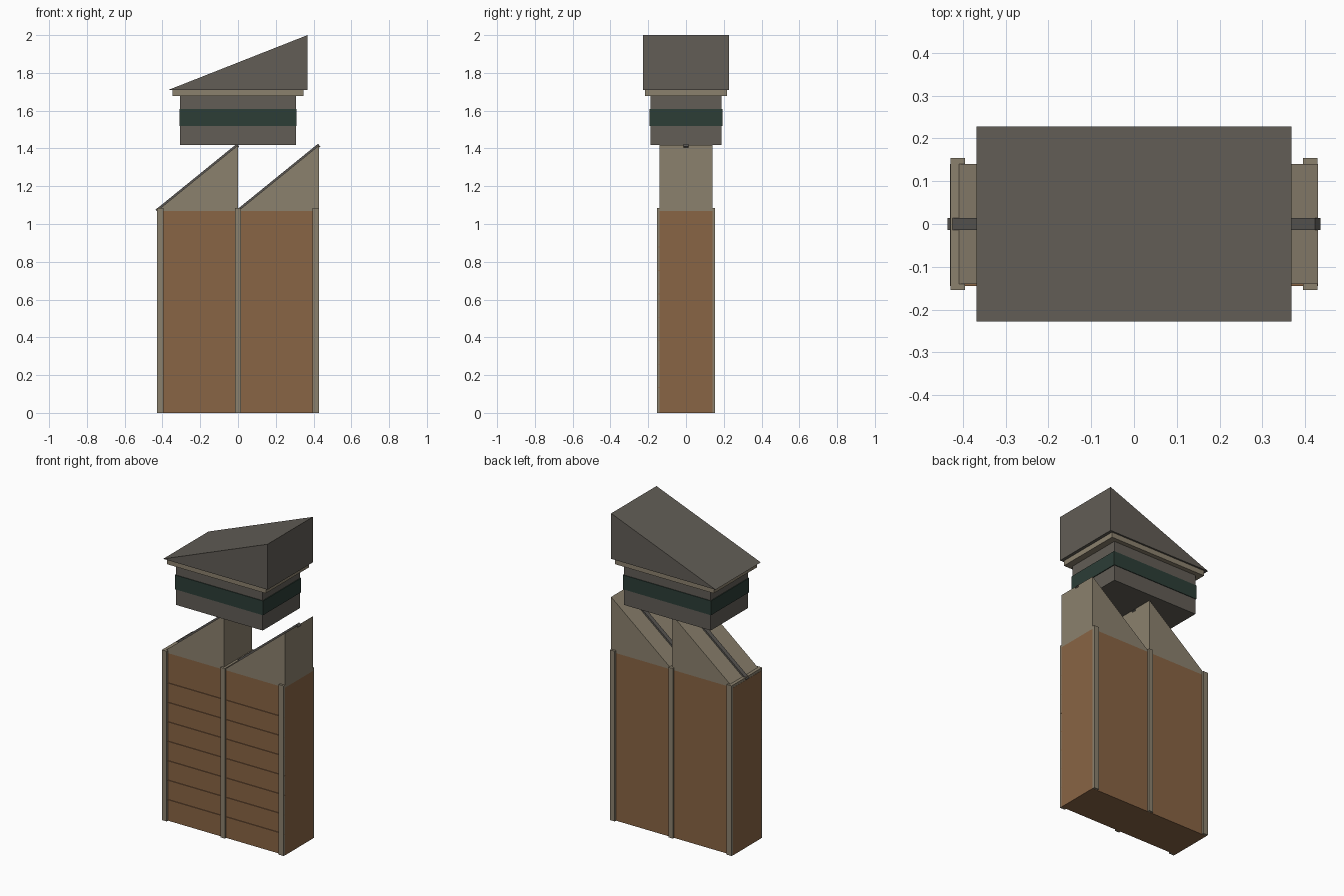
import bpy
import math

if "Cube" in bpy.data.objects:
    bpy.data.objects.remove(bpy.data.objects["Cube"], do_unlink=True)


def material(name, rgb):
    m = bpy.data.materials.new(name)
    m.use_nodes = True
    m.diffuse_color = (*rgb, 1)
    m.node_tree.nodes["Principled BSDF"].inputs["Base Color"].default_value = (*rgb, 1)
    return m


brown = material("brown cladding", (0.25, 0.128, 0.058))
tan = material("tan stone", (0.26, 0.22, 0.155))
slate = material("slate grey", (0.122, 0.11, 0.093))
green = material("dark green glass", (0.025, 0.047, 0.037))
metal = material("grey metal", (0.1, 0.094, 0.086))


def prism(name, outline, half_depth, mat):
    """Extrude an x-z outline from -half_depth to +half_depth in y."""
    n = len(outline)
    verts = [(x, y, z) for y in (-half_depth, half_depth) for x, z in outline]
    faces = [tuple(range(n)), tuple(reversed(range(n, 2 * n)))]
    for i in range(n):
        j = (i + 1) % n
        faces.append((j, i, i + n, j + n))
    mesh = bpy.data.meshes.new(name)
    mesh.from_pydata(verts, [], faces)
    mesh.materials.append(mat)
    obj = bpy.data.objects.new(name, mesh)
    bpy.context.collection.objects.link(obj)
    return obj


def block(name, x0, x1, z0, z1, half_depth, mat):
    return prism(name, [(x0, z0), (x1, z0), (x1, z1), (x0, z1)], half_depth, mat)


HALF, DEPTH = 0.43, 0.14
EAVE, PEAK = 1.068, 1.417

# Main clad body
block("body", -HALF, HALF, 0, EAVE, DEPTH, brown)

# Thin horizontal battens on the front
for i in range(1, 8):
    z = 0.01 + 0.124 * i
    batten = block(f"batten_{i}", -HALF, HALF, z - 0.002, z + 0.002, 0.0025, brown)
    batten.location.y = -DEPTH - 0.002

# Upright frames through the body: two ends and the middle
edge = HALF - 0.0005
for name, x0, x1 in (("right_frame", -edge, -0.395),
                     ("middle_frame", -0.015, 0.015),
                     ("left_frame", 0.395, edge)):
    block(name, x0, x1, 0.0005, 1.085, 0.154, tan)

# Two sloping roofs, each with a rail down its middle
rise = PEAK - EAVE
angle = math.atan2(rise, HALF)
length = math.hypot(rise, HALF)
for side, x0 in (("right", -HALF), ("left", 0)):
    prism(f"{side}_slope", [(x0, EAVE), (x0 + HALF, EAVE), (x0 + HALF, PEAK)], DEPTH, tan)
    rail = block(f"{side}_rail", -length / 2, length / 2, -0.01, 0.01, 0.014, metal)
    rail.location = (x0 + HALF / 2, 0, (EAVE + PEAK) / 2)
    rail.rotation_euler.y = -angle

# Raised head: neck, glazed band, ledge and wedge roof
block("neck", -0.306, 0.306, 1.418, 1.69, 0.188, slate)
block("window_band", -0.311, 0.311, 1.518, 1.609, 0.192, green)
block("ledge", -0.348, 0.348, 1.677, 1.71, 0.217, tan)
prism("head_roof", [(-0.368, 1.71), (0.368, 1.71), (0.368, 2.0)], 0.228, slate)
